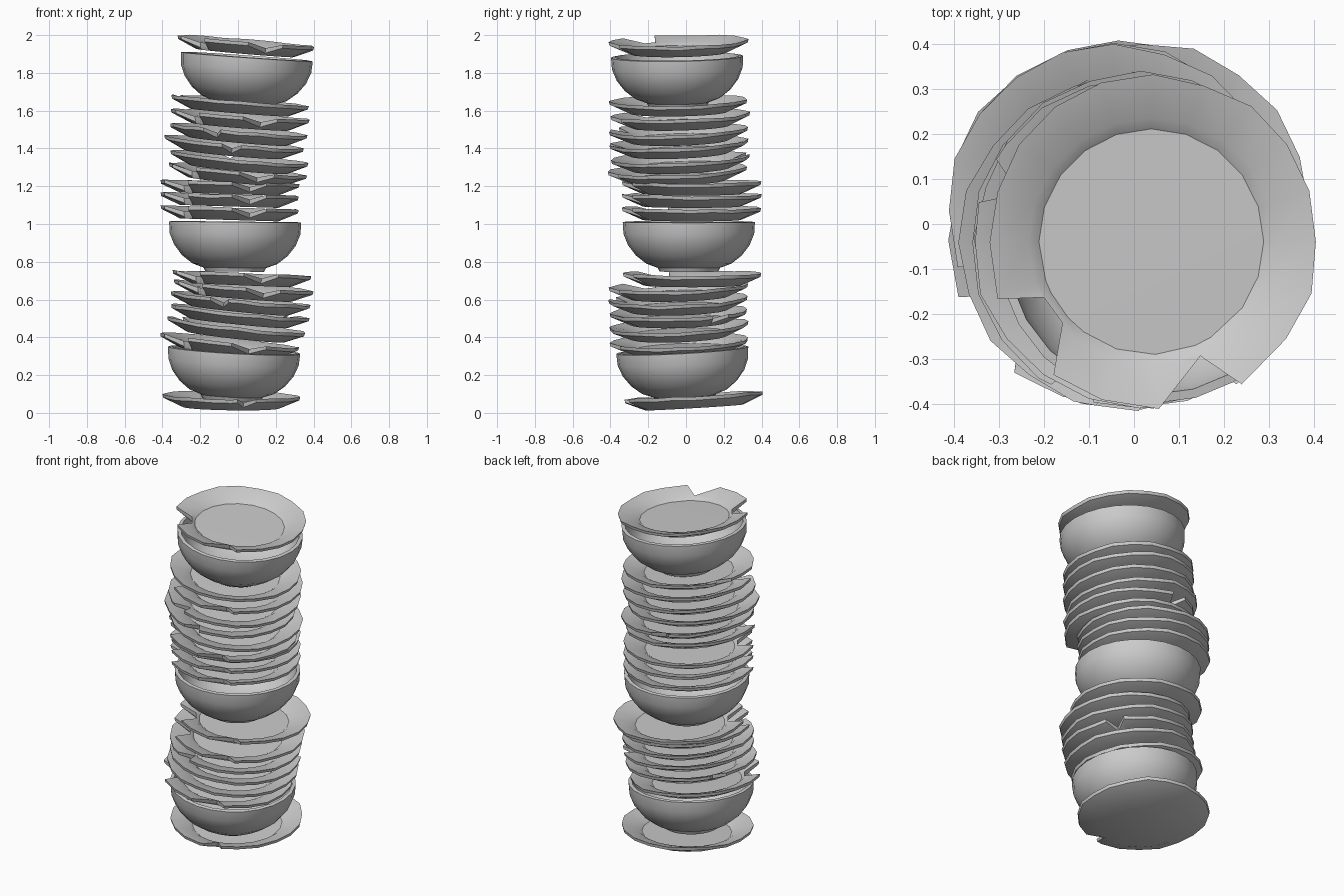
import bpy, bmesh, math, random
from mathutils import Matrix

if "Cube" in bpy.data.objects:
    bpy.data.objects.remove(bpy.data.objects["Cube"])

random.seed(4)
SIDES = 20


def spin(name, columns, loc, tilt_x, tilt_y):
    """Skin a list of columns; each column runs from the top centre to the bottom centre."""
    bm = bmesh.new()
    n = len(columns[0][1])
    top = bm.verts.new((0, 0, columns[0][1][0][1]))
    bottom = bm.verts.new((0, 0, columns[0][1][-1][1]))
    grid = []
    for ang, prof in columns:
        a = math.radians(ang)
        grid.append([bm.verts.new((r * math.cos(a), r * math.sin(a), z)) for r, z in prof[1:-1]])
    for i, a in enumerate(grid):
        b = grid[(i + 1) % len(grid)]
        bm.faces.new((top, a[0], b[0]))
        bm.faces.new((bottom, b[-1], a[-1]))
        for k in range(n - 3):
            bm.faces.new((a[k], a[k + 1], b[k + 1], b[k]))
    bmesh.ops.recalc_face_normals(bm, faces=bm.faces)
    # the pivot is the middle of the rim, so tilting keeps the rim centre in place
    pivot = max(z for _, z in columns[0][1])
    rot = Matrix.Rotation(tilt_x, 4, 'X') @ Matrix.Rotation(tilt_y, 4, 'Y')
    bm.transform(Matrix.Translation(loc) @ rot @ Matrix.Translation((0, 0, -pivot)))
    me = bpy.data.meshes.new(name)
    bm.to_mesh(me)
    bm.free()
    ob = bpy.data.objects.new(name, me)
    bpy.context.collection.objects.link(ob)
    bpy.ops.object.select_all(action='DESELECT')
    ob.select_set(True)
    bpy.context.view_layer.objects.active = ob
    bpy.ops.object.shade_smooth_by_angle(angle=math.radians(30))
    return ob


def plate_profile(rim, lift):
    """Plate section whose rim is broken off at radius `rim`."""
    t = (rim - 0.26) / 0.11
    return [(0, 0.022), (0.25, 0.02), (min(0.275, rim - 0.002), 0.038),
            (rim, 0.036 + 0.03 * t + lift), (rim - 0.004, 0.008 + 0.04 * t + lift),
            (min(0.26, rim - 0.008), 0), (0, 0)]


# Broken rims: (angle, rim radius) runs replacing the regular columns
FRONT_CHIP = [(272, 0.37), (293, 0.275), (302, 0.372)]
LEFT_CHIP = [(200, 0.368), (207, 0.27), (222, 0.268), (233, 0.368)]


def plate(name, x, y, z, tilt_x, tilt_y, chip):
    if chip is None:
        chips = [FRONT_CHIP, LEFT_CHIP]
    else:
        chips = [[(chip - 8, 0.368), (chip, 0.285), (chip + 8, 0.368)]]
    cols = []
    for i in range(SIDES):
        a = i * 360 / SIDES
        if not any(c[0][0] - 5 < a < c[-1][0] + 5 for c in chips):
            cols.append((a, plate_profile(0.367 + random.uniform(-0.005, 0.005),
                                          random.uniform(-0.004, 0.003))))
    for c in chips:
        cols += [(a, plate_profile(r, 0)) for a, r in c]
    cols.sort(key=lambda c: c[0])
    spin(name, cols, (x, y, z), tilt_x, tilt_y)


BOWL = [(0, 0.04), (0.17, 0.045), (0.265, 0.1), (0.315, 0.18), (0.33, 0.265),
        (0.35, 0.262), (0.346, 0.2), (0.322, 0.14), (0.28, 0.085), (0.225, 0.042),
        (0.165, 0.02), (0.155, 0), (0, 0)]


def bowl(name, x, y, z, tilt_x, tilt_y):
    cols = [(i * 360 / 24, BOWL) for i in range(24)]
    spin(name, cols, (x, y, z), tilt_x, tilt_y)


# Plates, bottom to top: x, y, rim height, tilts, single chip angle (None = two big chips)
PLATES = [
    (-0.035, 0.040, 0.090, 0.06, 0.015, 283),
    (-0.045, -0.035, 0.388, 0.04, 0.11, None),
    (-0.005, -0.040, 0.463, 0.04, 0.11, 150),
    (0.010, -0.040, 0.540, 0.03, 0.10, 38),
    (0.015, -0.040, 0.608, 0.03, 0.10, 252),
    (0.030, -0.040, 0.672, 0.03, 0.08, None),
    (0.018, 0.035, 0.738, 0.00, 0.04, None),
    (-0.045, 0.030, 1.085, 0.00, 0.03, None),
    (-0.045, 0.030, 1.155, 0.00, 0.03, None),
    (-0.045, 0.030, 1.222, 0.00, 0.03, None),
    (-0.003, -0.045, 1.290, 0.04, 0.09, None),
    (0.010, -0.030, 1.355, 0.04, 0.09, 100),
    (-0.020, -0.040, 1.433, 0.04, 0.09, 268),
    (0.005, -0.040, 1.504, 0.03, 0.09, 247),
    (0.015, -0.030, 1.582, 0.03, 0.08, None),
    (0.012, -0.040, 1.654, 0.02, 0.08, 158),
    (0.042, -0.040, 1.967, 0.02, 0.085, None),
]
for i, p in enumerate(PLATES):
    plate(f"plate_{i + 1}", *p)

# Bowls between the groups of plates
bowl("bowl_lower", -0.02, -0.02, 0.335, 0.055, 0.055)
bowl("bowl_middle", -0.015, 0.015, 1.013, 0.0, 0.01)
bowl("bowl_upper", 0.047, -0.047, 1.888, 0.015, 0.07)
